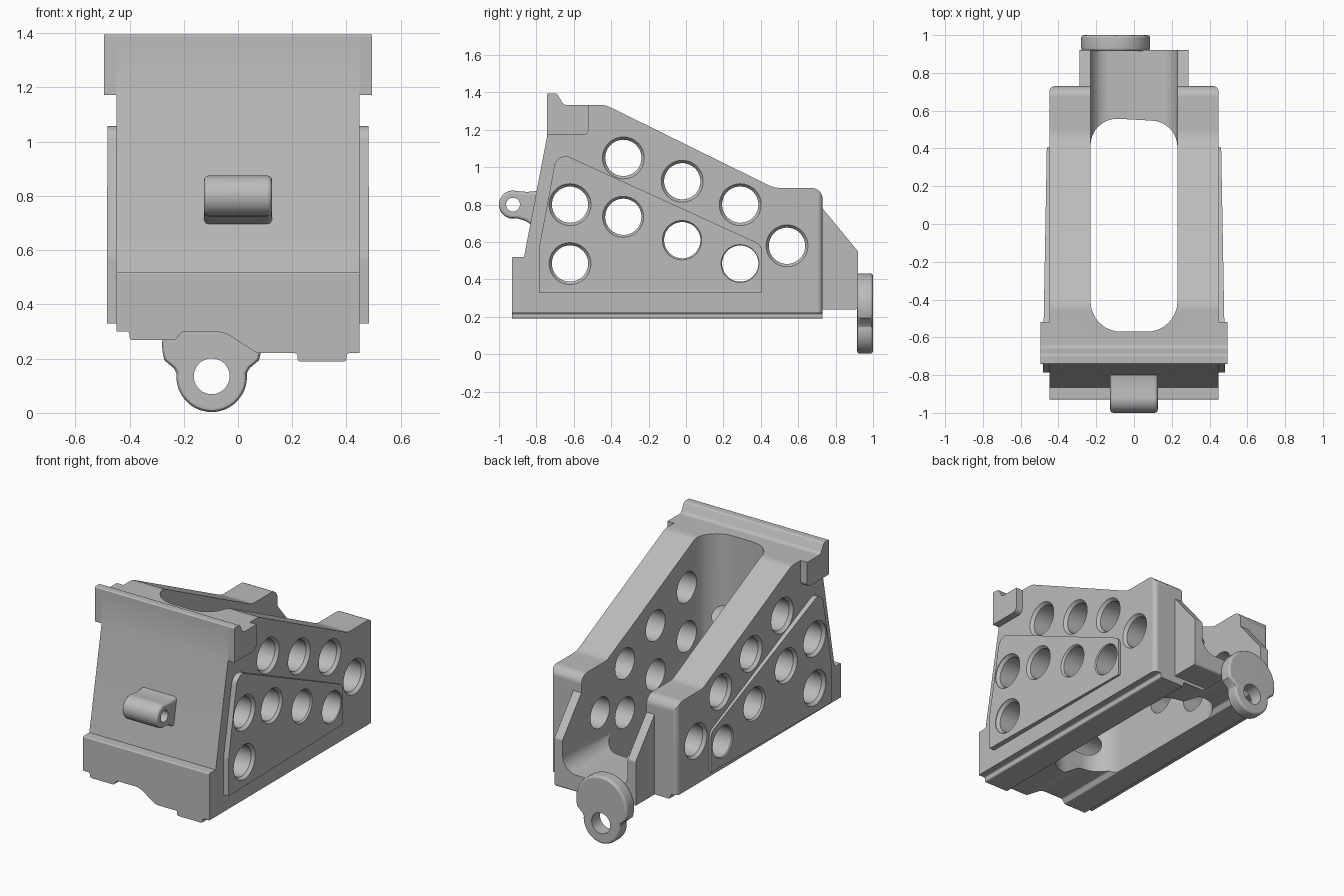
import bpy, bmesh, math
from mathutils import Vector

cube = bpy.data.objects.get("Cube")
if cube:
    bpy.data.objects.remove(cube, do_unlink=True)

metal = bpy.data.materials.new("plain grey")
metal.use_nodes = True
grey = (0.5, 0.5, 0.5, 1)
metal.diffuse_color = grey
metal.node_tree.nodes["Principled BSDF"].inputs["Base Color"].default_value = grey


def rounded(corners, steps=8):
    """Outline from (u, v, radius) corners, with true arcs at rounded ones."""
    out = []
    for i, (u, v, r) in enumerate(corners):
        p = Vector((u, v))
        if not r:
            out.append(p)
            continue
        a = (Vector(corners[i - 1][:2]) - p).normalized()
        b = (Vector(corners[(i + 1) % len(corners)][:2]) - p).normalized()
        half = a.angle(b) / 2
        t, w = r / math.tan(half), math.sin(half)
        for k in range(steps + 1):
            s = k / steps
            c0, c1, c2 = (1 - s) ** 2, 2 * w * s * (1 - s), s * s
            out.append(((p + a * t) * c0 + p * c1 + (p + b * t) * c2) / (c0 + c1 + c2))
    return out


def arc(cu, cv, r, start, end, steps=28):
    angles = [math.radians(start + (end - start) * k / steps) for k in range(steps + 1)]
    return [Vector((cu + r * math.cos(t), cv + r * math.sin(t))) for t in angles]


def finish(name, bm):
    bmesh.ops.recalc_face_normals(bm, faces=bm.faces)
    mesh = bpy.data.meshes.new(name)
    bm.to_mesh(mesh)
    bm.free()
    mesh.materials.append(metal)
    ob = bpy.data.objects.new(name, mesh)
    bpy.context.collection.objects.link(ob)
    return ob


def loft(name, rings):
    bm = bmesh.new()
    loops = [[bm.verts.new(p) for p in ring] for ring in rings]
    n = len(loops[0])
    for a, b in zip(loops, loops[1:]):
        for i in range(n):
            j = (i + 1) % n
            bm.faces.new((a[i], a[j], b[j], b[i]))
    bm.faces.new(loops[0])
    bm.faces.new(loops[-1])
    return finish(name, bm)


def prism(name, outline, axis, lo, hi):
    """Extrude an outline along x (0), y (1) or z (2)."""
    def place(p, d):
        c = [p[0], p[1]]
        c.insert(axis, d)
        return c
    return loft(name, [[place(p, d) for p in outline] for d in (lo, hi)])


def apply(ob, kind, **settings):
    mod = ob.modifiers.new(kind, kind)
    for key, value in settings.items():
        setattr(mod, key, value)
    bpy.context.view_layer.objects.active = ob
    bpy.ops.object.modifier_apply(modifier=mod.name)


def cut(ob, cutter, operation="DIFFERENCE"):
    apply(ob, "BOOLEAN", object=cutter, operation=operation, solver="EXACT")


def hole(y, z, face, r=0.097, flare=0.015):
    """Cross hole cutter with a flared rim at both outer faces."""
    half = [(face + 0.1, r + flare), (face, r + flare), (face - 0.02, r)]
    stations = [(-x, q) for x, q in half] + half[::-1]
    return loft("hole_cutter", [[(x, *p) for p in arc(y, z, q, 0, 352.5, 47)]
                                for x, q in stations])


W = 0.448

# Cutters
slot = prism("slot_cutter", rounded([(-0.23, -0.57, 0.16), (0.23, -0.57, 0.16),
                                     (0.23, 0.54, 0.14), (-0.23, 0.565, 0.14)]), 2, 0, 2)
trough = prism("trough_cutter", rounded([(-0.231, 0.35, 0.1), (0.231, 0.35, 0.1),
                                         (0.231, 2, 0), (-0.231, 2, 0)]), 1, 0.3, 1.2)
underside = prism("underside_cutter", rounded([
    (-0.6, 0, 0), (-0.6, 0.3, 0), (-0.4, 0.3, 0.012), (-0.4, 0.268, 0.012),
    (-0.23, 0.268, 0.01), (-0.21, 0.298, 0.015), (-0.05, 0.298, 0.1),
    (0.07, 0.22, 0.05), (0.22, 0.22, 0.01), (0.22, 0.19, 0.01), (0.4, 0.19, 0.01),
    (0.4, 0.22, 0.01), (0.6, 0.22, 0), (0.6, 0, 0)]), 1, -1.3, 1.3)
plan = prism("plan_cutter", rounded([(-W, -1.2, 0), (W, -1.2, 0),
                                     (W, 0.73, 0.03), (-W, 0.73, 0.03)]), 2, 0, 2)
upper_holes = [(-0.335, 1.05), (-0.02, 0.925), (0.29, 0.8), (0.54, 0.58)]
panel_holes = [(-0.62, 0.8), (-0.62, 0.485), (-0.335, 0.735), (-0.02, 0.61), (0.29, 0.485)]
holes = [hole(y, z, W) for y, z in upper_holes]
holes += [hole(y, z, 0.478) for y, z in panel_holes]
cutters = [slot, trough, underside, plan] + holes

# Main body: wedge with lip, slot, rear channel and lightening holes
body = prism("main_body", rounded([
    (-0.93, 0.1, 0), (-0.93, 0.52, 0.008), (-0.866, 0.52, 0), (-0.742, 1.17, 0),
    (-0.742, 1.395, 0.008), (-0.69, 1.395, 0.02), (-0.655, 1.333, 0.03),
    (-0.43, 1.333, 0.12), (0.47, 0.89, 0.12), (0.73, 0.89, 0.06), (0.73, 0.1, 0)]),
    0, -W - 0.01, W + 0.01)
for tool in [plan, slot, trough, underside] + holes:
    cut(body, tool, "INTERSECT" if tool is plan else "DIFFERENCE")
parts = [body]

# Side panels and upper ears, on both sides
panel_outline = rounded([(-0.785, 0.33, 0), (-0.785, 0.57, 0.05), (-0.69, 1.085, 0.06),
                         (0.405, 0.585, 0.05), (0.405, 0.33, 0)])
ear_outline = rounded([(-0.742, 1.172, 0), (-0.742, 1.395, 0.008), (-0.69, 1.395, 0.02),
                       (-0.655, 1.333, 0.03), (-0.52, 1.333, 0), (-0.52, 1.172, 0.03)])
for side, s in (("left", 1), ("right", -1)):
    panel = loft(side + "_side_panel", [
        [(s * 0.44, y, z) for y, z in panel_outline],
        [(s * (0.483 - 0.018 * (y + 0.785)), y, z) for y, z in panel_outline]])
    for tool in holes:
        cut(panel, tool)
    ear = prism(side + "_upper_ear", ear_outline, 0, s * 0.44, s * 0.495)
    parts += [panel, ear]

# Rear bracket: floor and two sloped gussets
bracket = prism("rear_bracket", rounded([
    (0.68, 0.25, 0), (0.68, 0.84, 0), (0.73, 0.78, 0), (0.92, 0.55, 0.02),
    (0.92, 0.24, 0.015), (0.68, 0.24, 0)]), 0, -0.288, 0.288)
cut(bracket, trough)
cut(bracket, underside)
parts.append(bracket)

# Rear eye plate: large disc running into a smaller ring
cx = -0.097
eye = prism("rear_eye_plate", arc(cx, 0.25, 0.183, -18, 198)
            + [Vector((cx - 0.14, 0.165))] + arc(cx, 0.133, 0.13, 174, 366)
            + [Vector((cx + 0.14, 0.165))], 1, 0.915, 1.0)
apply(eye, "BEVEL", width=0.016, segments=3, limit_method="ANGLE", angle_limit=math.radians(50))
eye_hole = prism("eye_hole_cutter", arc(cx, 0.135, 0.066, 0, 350, 35), 1, 0.8, 1.2)
cut(eye, eye_hole)

# Front lug with cross hole
lug = prism("front_lug", [Vector(p) for p in ((-0.77, 0.88), (-0.81, 0.872), (-0.85, 0.868))]
            + arc(-0.925, 0.8, 0.075, 75, 285)
            + [Vector(p) for p in ((-0.86, 0.714), (-0.83, 0.695), (-0.77, 0.685))],
            0, -0.126, 0.126)
apply(lug, "BEVEL", width=0.018, segments=3, limit_method="ANGLE", angle_limit=math.radians(50))
lug_hole = prism("lug_hole_cutter", arc(-0.925, 0.8, 0.037, 0, 348, 29), 0, -0.3, 0.3)
cut(lug, lug_hole)
parts += [eye, lug]

# Remove helpers, shade smoothly with sharp edges kept
for tool in cutters + [eye_hole, lug_hole]:
    bpy.data.objects.remove(tool, do_unlink=True)
for ob in parts:
    bpy.ops.object.select_all(action="DESELECT")
    ob.select_set(True)
    bpy.context.view_layer.objects.active = ob
    bpy.ops.object.shade_smooth_by_angle(angle=math.radians(30))
    apply(ob, "WEIGHTED_NORMAL", keep_sharp=True)
